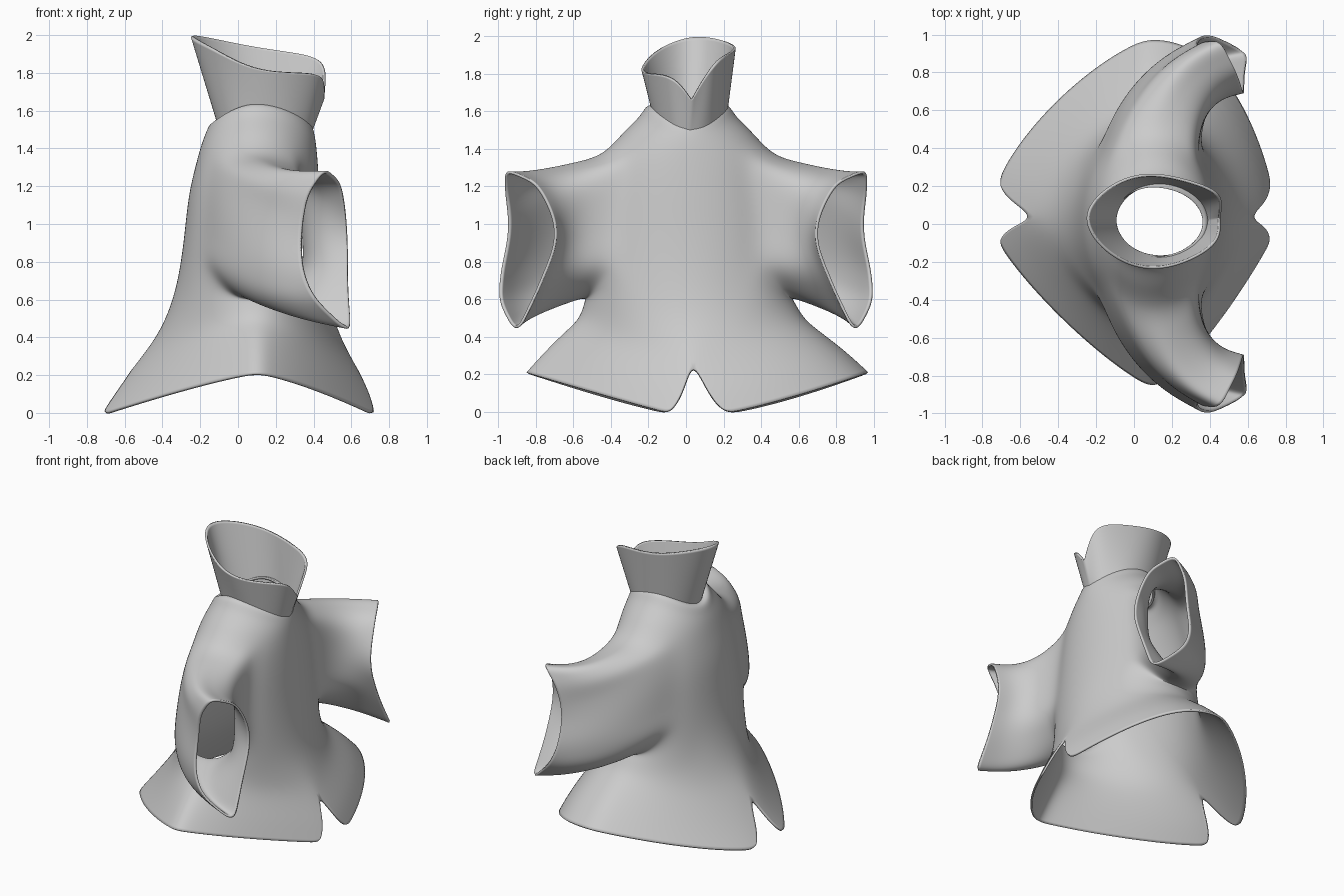
import bpy, bmesh, math
from mathutils import Vector

if "Cube" in bpy.data.objects:
    bpy.data.objects.remove(bpy.data.objects["Cube"])

N = 12  # columns per half, front (+x) round to back (-x)


def finish(bm, name, thick):
    bmesh.ops.remove_doubles(bm, verts=bm.verts, dist=1e-4)
    bmesh.ops.recalc_face_normals(bm, faces=bm.faces)
    me = bpy.data.meshes.new(name)
    bm.to_mesh(me)
    bm.free()
    me.polygons.foreach_set("use_smooth", [True] * len(me.polygons))
    ob = bpy.data.objects.new(name, me)
    bpy.context.collection.objects.link(ob)
    sub = ob.modifiers.new("smooth", 'SUBSURF')
    sub.levels = sub.render_levels = 3
    sol = ob.modifiers.new("cloth", 'SOLIDIFY')
    sol.thickness = thick
    sol.offset = 0
    return ob


def resample(pts, n):
    """n even steps along the point list, by index."""
    out = []
    for i in range(n + 1):
        f = i / n * (len(pts) - 1)
        k = min(int(f), len(pts) - 2)
        out.append(Vector(pts[k]).lerp(Vector(pts[k + 1]), f - k))
    return out


# Coat rows: z, side raise, back x, front x, half width, slit, y shift, flare (how far the hem shape applies)
rows = [
    (-.01, .22, -.72, .72, .92, .14, .06, 1),
    (.11, .21, -.635, .69, .81, .06, .05, .9),
    (.28, .14, -.52, .60, .69, 0, .035, .7),
    (.40, .09, -.43, .54, .60, 0, .03, .35),
    (.54, .04, -.36, .49, .56, 0, .02, .1),
    (.72, -.10, -.31, .46, .54, 0, .01, 0),
    (.94, 0, -.28, .44, .53, 0, .01, 0),
    (1.15, .01, -.26, .43, .50, 0, .01, 0),
    (1.31, .05, -.22, .42, .45, 0, .01, 0),
    (1.42, .07, -.19, .41, .34, 0, .01, 0),
    (1.48, .09, -.165, .40, .25, 0, .01, 0),
    (1.53, .10, -.145, .385, .22, 0, .01, 0),
    (1.53, .10, -.11, .365, .185, 0, .01, 0),
]
# hem outline powers (x, y) on each side, for the front and back quarter
hem_power = {(1, True): (.85, 1.65), (-1, True): (1.5, 1.9),
             (1, False): (1.48, 1.5), (-1, False): (1.65, 1.7)}

# Cuff edge from top to bottom, along its front and back
cuff_front = [(.46, .96, 1.29), (.55, .78, 1.21), (.58, .67, .95), (.58, .78, .67), (.60, .90, .42)]
cuff_back = [(.60, .90, .42), (.43, .99, .57), (.34, .99, .72), (.33, .93, .97), (.37, .96, 1.17), (.46, .96, 1.29)]
cuff = resample(cuff_front, 9) + resample(cuff_back, 9)[1:-1]

C0, C1, R0, R1 = 3, 9, 5, 8  # armhole columns and rows
hole = ([(R1, c) for c in range(6, C0 - 1, -1)] + [(r, C0) for r in range(R1 - 1, R0, -1)]
        + [(R0, c) for c in range(C0, C1 + 1)] + [(r, C1) for r in range(R0 + 1, R1)]
        + [(R1, c) for c in range(C1, 6, -1)])
corner_lift = {3: .12, 4: .05, 8: .06, 9: .15}  # rounds the underarm

bm = bmesh.new()
for s in (-1, 1):
    g = {}
    # body half
    for r, (z, up, xb, xf, b, slit, sh, flare) in enumerate(rows):
        for c in range(N + 1):
            t = math.pi * c / N
            co, si = math.cos(t), max(0, math.sin(t))
            if c == N:
                si = 0
            px, py = hem_power[s, c < 6]
            if c == 6:
                co = 0
            ex, ey = 1 + (px - 1) * flare, 1 + (py - 1) * flare
            x = .10 + (xf - .10 if co > 0 else .10 - xb) * math.copysign(abs(co) ** ex, co)
            y = slit + (b - slit) * si ** ey
            lift = corner_lift.get(c, 0) if r == R0 else 0
            g[r, c] = bm.verts.new((x, sh + s * y, z + up * si ** 2 + lift))
    for r in range(len(rows) - 1):
        for c in range(N):
            if not (R0 <= r < R1 and C0 <= c < C1):
                bm.faces.new((g[r, c], g[r, c + 1], g[r + 1, c + 1], g[r + 1, c]))
    # sleeve swept from armhole to cuff
    prev = [g[k] for k in hole]
    root = [v.co.copy() for v in prev]
    for j in range(1, 6):
        f = j / 5
        w = 4 * f * (1 - f)
        ring = []
        for a, q in zip(root, cuff):
            p = a.lerp(Vector((q.x, s * q.y, q.z)), f)
            sag = -.03 if a.z > 1.1 else -.01
            ring.append(bm.verts.new(p + w * Vector((-.065, s * .07, sag))))
        for i in range(len(ring)):
            k = (i + 1) % len(ring)
            bm.faces.new((prev[i], prev[k], ring[k], ring[i]))
        prev = ring
finish(bm, "coat_with_sleeves", .014)

# Collar: oval base flaring to an uneven rim with a front notch
rim = [(0, .45, .03, 1.66), (14, .46, .09, 1.77), (32, .455, .17, 1.88), (60, .27, .235, 1.91),
       (90, .06, .275, 1.94), (130, -.13, .21, 1.98), (180, -.295, .04, 2.01), (230, -.15, -.16, 1.94),
       (270, .06, -.25, 1.82), (302, .26, -.21, 1.80), (330, .42, -.12, 1.80), (346, .455, -.04, 1.76)]
bm = bmesh.new()
loops = []
for f in (0, .08, .35, .7, 1):
    loop = []
    for t, x, y, z in rim:
        a = math.radians(t)
        base = Vector((.13 + .26 * math.cos(a), .02 + .205 * math.sin(a), 1.50 + .10 * math.sin(a) ** 2))
        loop.append(bm.verts.new(base.lerp(Vector((x, y, z)), f)))
    loops.append(loop)
for lo, hi in zip(loops, loops[1:]):
    for i in range(len(rim)):
        k = (i + 1) % len(rim)
        bm.faces.new((lo[i], lo[k], hi[k], hi[i]))
# keep the front fold crisp
crease = bm.edges.layers.float.new("crease_edge")
for lo, hi in zip(loops, loops[1:]):
    bm.edges.get((lo[0], hi[0]))[crease] = .8
finish(bm, "collar", .014)
